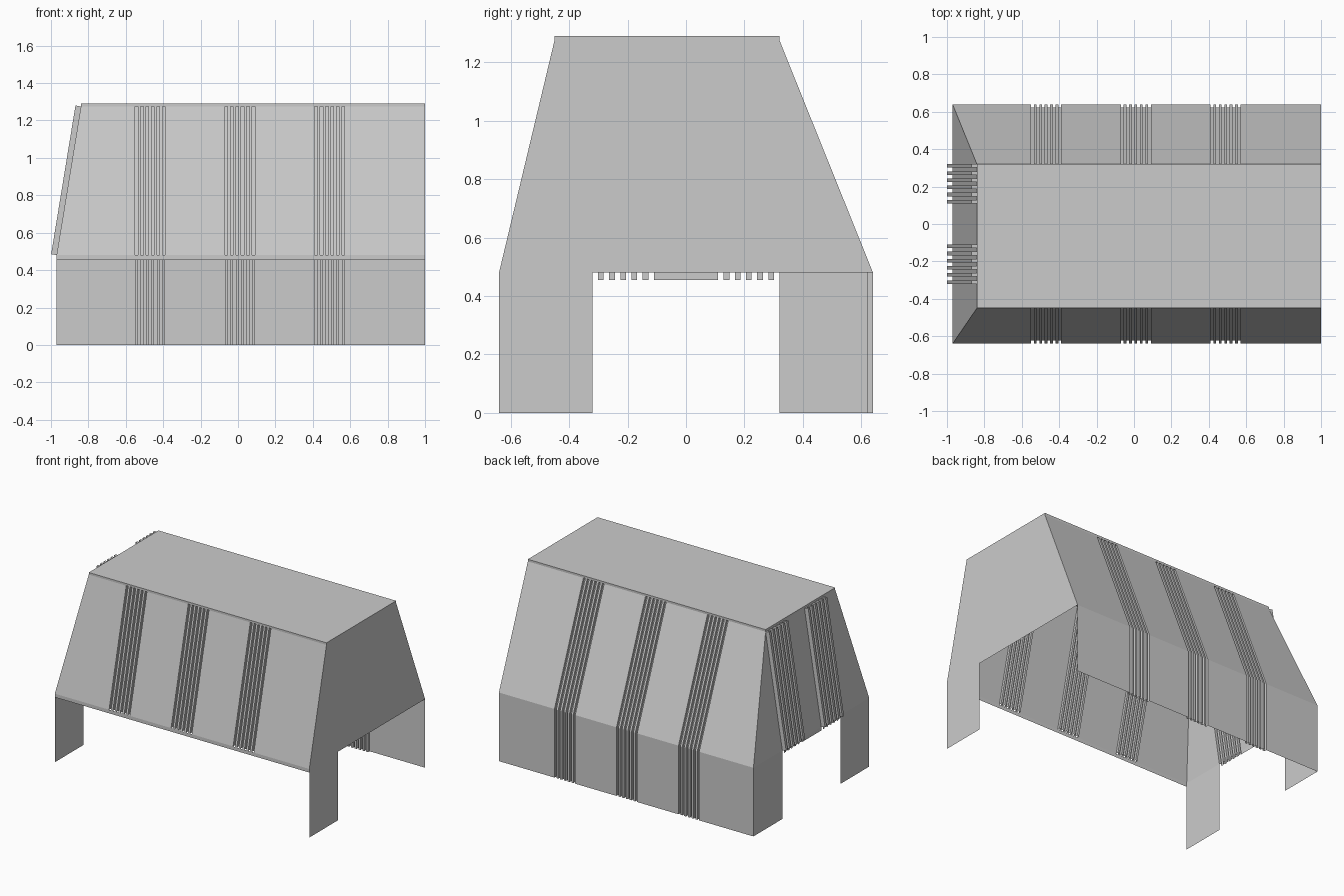
import bpy, bmesh
from mathutils import Vector

cube = bpy.data.objects.get("Cube")
if cube:
    bpy.data.objects.remove(cube, do_unlink=True)

grey = bpy.data.materials.new("light_grey")
grey.use_nodes = True
grey.diffuse_color = (0.6, 0.6, 0.6, 1)
grey.node_tree.nodes["Principled BSDF"].inputs["Base Color"].default_value = (0.6, 0.6, 0.6, 1)

# Main dimensions
LEFT_END, RIGHT_END, ROOF_END = -0.97, 1.0, -0.84
HALF, LEG = 0.64, 0.32
ROOF_FRONT, ROOF_BACK = -0.45, 0.32
LIP, EAVE, BAND, ROOF = 0.455, 0.48, 1.275, 1.29


def make(name, polygons, outward=None):
    """Sheet object from a list of polygons."""
    bm = bmesh.new()
    for poly in polygons:
        bm.faces.new([bm.verts.new(p) for p in poly])
    bmesh.ops.remove_doubles(bm, verts=bm.verts, dist=0.0001)
    if outward:
        bmesh.ops.recalc_face_normals(bm, faces=bm.faces)
        total = sum((f.normal * f.calc_area() for f in bm.faces), Vector())
        if total.dot(Vector(outward)) < 0:
            bmesh.ops.reverse_faces(bm, faces=bm.faces)
    mesh = bpy.data.meshes.new(name)
    bm.to_mesh(mesh)
    bm.free()
    mesh.materials.append(grey)
    obj = bpy.data.objects.new(name, mesh)
    bpy.context.collection.objects.link(obj)
    return obj


def stripes(start, end, groups, width):
    """Split a run into (u0, u1, is_rib) pieces, eleven per ribbed group."""
    pieces, u = [], start
    for g in groups:
        pieces.append((u, g, False))
        for i in range(11):
            step = width / 11
            pieces.append((g + i * step, g + (i + 1) * step, i % 2 == 0))
        u = g + width
    pieces.append((u, end, False))
    return pieces


def corrugated(name, pieces, low, high, shift, outward, top_ends=None, cap=True):
    """Panel between functions low(u) and high(u); ribs are moved by shift."""
    shift, polys = Vector(shift), []
    for i, (a, b, rib) in enumerate(pieces):
        ta, tb = a, b
        if top_ends:
            ta = top_ends[0] if i == 0 else a
            tb = top_ends[1] if i == len(pieces) - 1 else b
        base = [Vector(p) for p in (low(a), low(b), high(tb), high(ta))]
        if (base[2] - base[3]).length < 0.001:
            base.pop()
        if not rib:
            polys.append(base)
            continue
        moved = [p + shift for p in base]
        polys.append(moved)
        for j, k in ((0, 3), (1, 2)):
            polys.append([base[j], base[k], moved[k], moved[j]])
        if cap:
            polys.append([base[2], base[3], moved[3], moved[2]])
    return make(name, polys, outward)


# Front and back panels with recessed grooves
long_run = stripes(LEFT_END, RIGHT_END, (-0.55, -0.07, 0.41), 0.16)
ends = (ROOF_END, RIGHT_END)
for name, side, ridge in (("front_slope", -1, ROOF_FRONT), ("back_slope", 1, ROOF_BACK)):
    corrugated(name, long_run,
               lambda u: (u, side * HALF, EAVE), lambda u: (u, ridge, BAND),
               (0, -side * 0.018, 0), (0, side, 0), ends)
corrugated("back_wall", long_run,
           lambda u: (u, HALF, 0), lambda u: (u, HALF, EAVE),
           (0, -0.018, 0), (0, 1, 0), cap=False)

# Left sloped end with raised ribs
end_run = stripes(-HALF, HALF, (-0.32, 0.11), 0.21)
corrugated("ribbed_end", end_run,
           lambda u: (LEFT_END, u, EAVE), lambda u: (ROOF_END, u, BAND),
           (-0.029, 0, 0.005), (-1, 0, 0), (ROOF_FRONT, ROOF_BACK))

# Narrow lips below the eaves
make("front_lip", [[(LEFT_END, -HALF, LIP), (RIGHT_END, -HALF, LIP),
                    (RIGHT_END, -HALF, EAVE), (LEFT_END, -HALF, EAVE)]], (0, -1, 0))
make("end_lip", [[(LEFT_END, a, LIP), (LEFT_END, b, LIP), (LEFT_END, b, EAVE), (LEFT_END, a, EAVE)]
                 for a, b, rib in end_run if not rib and abs(a + b) < 2 * LEG], (-1, 0, 0))

# Roof with a thin vertical band around its edge
rim = [(ROOF_END, ROOF_FRONT), (RIGHT_END, ROOF_FRONT),
       (RIGHT_END, ROOF_BACK), (ROOF_END, ROOF_BACK)]
roof = [[(x, y, ROOF) for x, y in rim]]
for i in (0, 2, 3):
    (x0, y0), (x1, y1) = rim[i], rim[(i + 1) % 4]
    roof.append([(x0, y0, BAND), (x1, y1, BAND), (x1, y1, ROOF), (x0, y0, ROOF)])
make("roof", roof, (0, 0, 1))

# Flat right end
outline = [(-HALF, EAVE), (HALF, EAVE), (ROOF_BACK, BAND),
           (ROOF_BACK, ROOF), (ROOF_FRONT, ROOF), (ROOF_FRONT, BAND)]
make("flat_end", [[(RIGHT_END, y, z) for y, z in outline]], (1, 0, 0))

# Sheet legs at three corners
for name, x, side in (("front_leg_flat_end", RIGHT_END, -1),
                      ("front_leg_ribbed_end", LEFT_END, -1),
                      ("back_leg_ribbed_end", LEFT_END, 1)):
    make(name, [[(x, side * HALF, 0), (x, side * LEG, 0),
                 (x, side * LEG, EAVE), (x, side * HALF, EAVE)]], (x, 0, 0))
